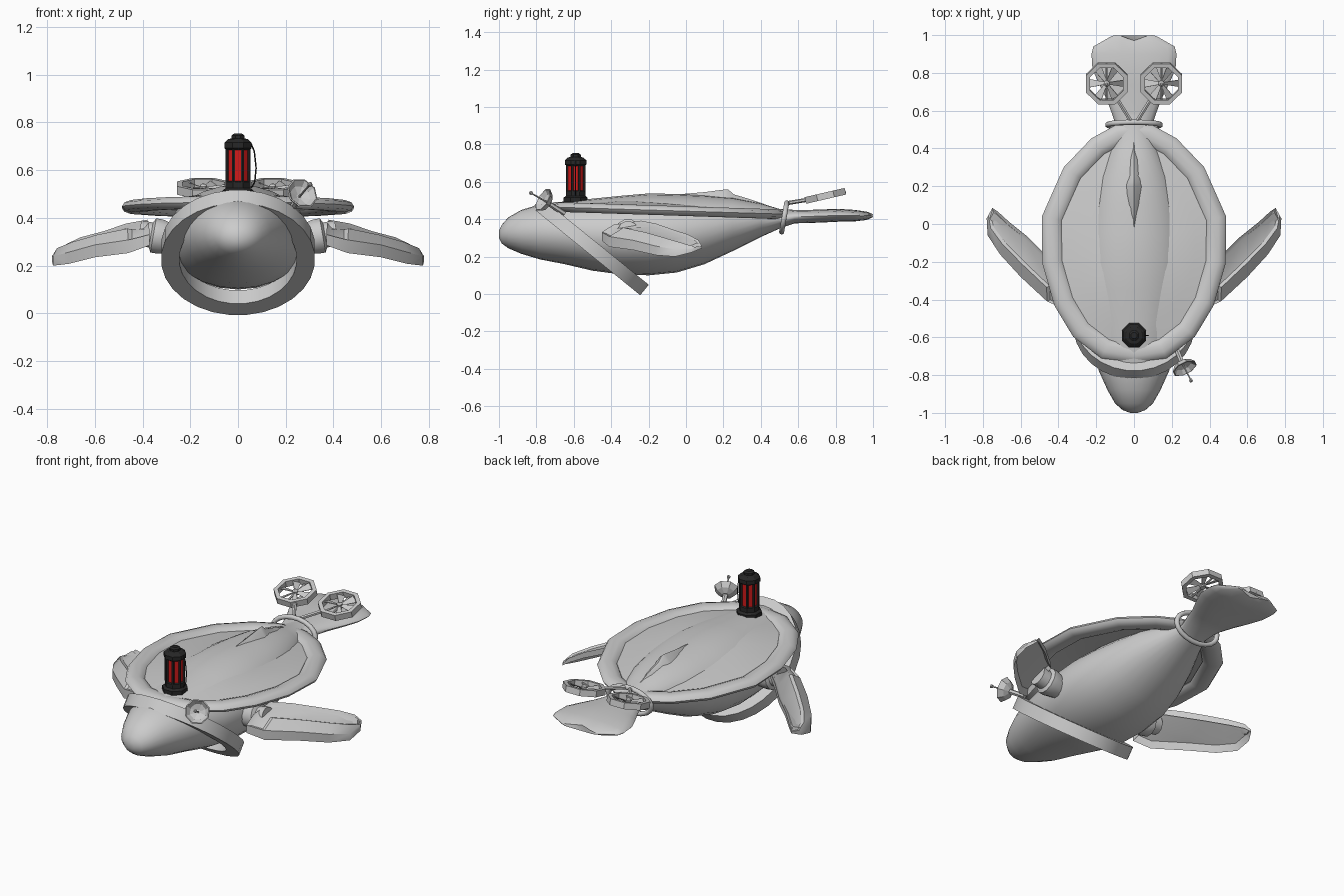
import bpy, bmesh, math
from mathutils import Vector, Matrix

if "Cube" in bpy.data.objects:
    bpy.data.objects.remove(bpy.data.objects["Cube"])


def material(name, rgb):
    m = bpy.data.materials.new(name)
    m.diffuse_color = (*rgb, 1)
    m.use_nodes = True
    m.node_tree.nodes["Principled BSDF"].inputs["Base Color"].default_value = m.diffuse_color
    return m


GREY = material("light_grey", (0.6, 0.6, 0.6))
DARK = material("charcoal", (0.02, 0.02, 0.02))
RED = material("lantern_red", (0.65, 0.01, 0.01))


def finish(name, bm, mat, smooth=None, matrix=None):
    bmesh.ops.recalc_face_normals(bm, faces=bm.faces)
    if matrix:
        bm.transform(matrix)
    me = bpy.data.meshes.new(name)
    bm.to_mesh(me)
    bm.free()
    ob = bpy.data.objects.new(name, me)
    bpy.context.collection.objects.link(ob)
    me.materials.append(mat)
    if smooth:
        bpy.ops.object.select_all(action='DESELECT')
        ob.select_set(True)
        bpy.context.view_layer.objects.active = ob
        bpy.ops.object.shade_smooth_by_angle(angle=math.radians(smooth))
    return ob


def loft(rings, loop=False, cap=True):
    """Skin closed cross-sections; loop joins the last one to the first."""
    bm = bmesh.new()
    vs = [[bm.verts.new(p) for p in r] for r in rings]
    n = len(vs[0])
    for a, b in zip(vs, vs[1:] + vs[:1] if loop else vs[1:]):
        for i in range(n):
            bm.faces.new((a[i], a[(i + 1) % n], b[(i + 1) % n], b[i]))
    if cap and not loop:
        bm.faces.new(vs[0])
        bm.faces.new(vs[-1])
    return bm


def lathe(profile, n=8):
    """Revolve (radius, z) pairs about z."""
    return loft([[(r * math.cos(2 * math.pi * (i + .5) / n),
                   r * math.sin(2 * math.pi * (i + .5) / n), z)
                  for i in range(n)] for r, z in profile])


def collar(rx, ry, half_w, half_h, n, square=False):
    """Elliptical ring about z with round or square section."""
    k = 4 if square else 10
    s = math.sqrt(2) if square else 1
    rings = []
    for i in range(n):
        a = 2 * math.pi * (i + .5) / n
        rings.append([])
        for j in range(k):
            b = 2 * math.pi * (j + (.5 if square else 0)) / k
            w = half_w * s * math.cos(b)
            rings[-1].append(((rx + w) * math.cos(a), (ry + w) * math.sin(a),
                              half_h * s * math.sin(b)))
    return loft(rings, loop=True)


def rod(name, p, q, r, mat=GREY, n=6):
    p, q = Vector(p), Vector(q)
    m = Matrix.Translation(p) @ (q - p).to_track_quat('Z', 'Y').to_matrix().to_4x4()
    return finish(name, lathe([(r, 0), (r, (q - p).length)], n), mat, 40, m)


# Whale body: y, half width, bottom, top
stations = [(-1, .02, .30, .34), (-.985, .06, .27, .37), (-.95, .10, .245, .41),
            (-.88, .14, .215, .45), (-.78, .185, .185, .48), (-.65, .225, .16, .495),
            (-.5, .265, .125, .51), (-.35, .295, .105, .525), (-.2, .30, .10, .538),
            (-.05, .285, .115, .535), (.1, .25, .16, .528), (.25, .20, .23, .515),
            (.4, .13, .305, .485), (.5, .09, .35, .455), (.58, .085, .38, .45)]
body = []
for y, w, lo, hi in stations:
    ring = []
    for i in range(24):
        a = 2 * math.pi * i / 24
        c, s = math.cos(a), math.sin(a)
        ring.append((w * c, y, (lo + hi) / 2 + (hi - lo) / 2 * s))
    body.append(ring)
finish("whale_body", loft(body), GREY, 50)

# Dorsal fin
fin = []
for y, w, z in [(-.02, .01, .535), (.1, .035, .545), (.2, .03, .558), (.225, .024, .56),
                (.255, .03, .533), (.34, .035, .508), (.45, .02, .47)]:
    fin.append([(-w * 1.8, y, z - .06), (-w * .5, y, z - .012), (0, y, z),
                (w * .5, y, z - .012), (w * 1.8, y, z - .06)])
finish("dorsal_fin", loft(fin), GREY, 60)

# Tail flukes: y, half width, bottom, top
fluke = []
for y, w, lo, hi in [(.5, .09, .35, .45), (.58, .115, .378, .45), (.66, .145, .38, .45),
                     (.74, .185, .383, .453), (.82, .22, .387, .455), (.9, .225, .388, .45),
                     (.955, .215, .395, .442), (.985, .12, .408, .43)]:
    ring = []
    for i in range(20):
        a = 2 * math.pi * i / 20
        x, s = w * math.cos(a), math.sin(a)
        lobe = .015 * math.cos(math.pi * min(1, abs(abs(x) - .09) / .1))
        ring.append((x, y + (lobe if y > .95 else 0), (lo + hi) / 2 + (hi - lo) / 2 * s))
    fluke.append(ring)
finish("tail_flukes", loft(fluke), GREY, 50)

# Deck rim: sweep an oval section round an egg-shaped path
half = [(.15, -.66), (.28, -.56), (.37, -.41), (.43, -.2), (.432, .03),
        (.325, .27), (.19, .41), (.08, .47)]
path = [(0, -.685)] + half + [(0, .485)] + [(-x, y) for x, y in reversed(half)]


def deck_z(y):
    return .443 - .033 * y


rim = []
for i, (x, y) in enumerate(path):
    p, q = path[i - 1], path[(i + 1) % len(path)]
    nrm = Vector((q[1] - p[1], p[0] - q[0])).normalized()
    rim.append([(x + nrm.x * .056 * math.cos(a), y + nrm.y * .056 * math.cos(a),
                 deck_z(y) + .027 * math.sin(a))
                for a in (2 * math.pi * j / 10 for j in range(10))])
finish("deck_rim", loft(rim, loop=True), GREY, 40)

# Deck skin inside the rim, gently domed toward the spine
deck = [[(x * k, -.12 + (y + .12) * k, deck_z(y) + .05 * (1 - k * k)) for x, y in path]
        for k in (1, .75, .5, .2)]
bm = loft(deck, cap=False)
finish("deck_skin", bm, GREY, 40)

# Slanted head band
finish("head_band", collar(.285, .335, .038, .036, 28, True), GREY, 35,
       Matrix.Translation((0, -.51, .255)) @ Matrix.Rotation(math.radians(-39), 4, 'X'))

# Tail collar
finish("tail_collar", collar(.14, .08, .014, .014, 20), GREY, 50,
       Matrix.Translation((0, .525, .41)) @ Matrix.Rotation(math.radians(80), 4, 'X'))

# Flippers: leading edge, trailing edge, thickness
blades = [((.37, -.45, .32), (.38, -.24, .375), .07), ((.46, -.41, .295), (.47, -.16, .355), .085),
          ((.60, -.28, .275), (.56, -.07, .325), .08), ((.71, -.16, .245), (.66, .01, .30), .075),
          ((.775, -.06, .23), (.72, .065, .275), .06), ((.78, .03, .235), (.75, .085, .25), .025)]
for side, tag in ((1, "right"), (-1, "left")):
    rings = []
    for lead, trail, t in blades:
        l, r, u = Vector(lead), Vector(trail), Vector((0, 0, t / 2))
        pts = [l - u, l + u * .3, l.lerp(r, .3) + u, r + u * .5, r - u * .4, l.lerp(r, .4) - u * .8]
        rings.append([(p.x * side, p.y, p.z) for p in pts])
    bm = loft(rings)
    bmesh.ops.recalc_face_normals(bm, faces=bm.faces)
    # raised border with sunken panels above and below
    for sign, depth in ((1, -.012), (-1, -.03)):
        panel = [f for f in bm.faces if f.normal.z * sign > .75]
        bmesh.ops.inset_region(bm, faces=panel, thickness=.018, depth=0, use_even_offset=True)
        bmesh.ops.translate(bm, verts=list({v for f in panel for v in f.verts}),
                            vec=(0, 0, sign * depth))
    finish(tag + "_flipper", bm, GREY, 35)
    # shoulder joint
    shoulder = Matrix.Translation((side * .345, -.31, .325)) @ Matrix.Rotation(side * math.radians(80), 4, 'Y')
    finish(tag + "_shoulder", lathe([(.06, -.08), (.075, -.02), (.075, .01), (.055, .02), (.055, .07)], 12),
           GREY, 35, shoulder)

    # Tail fan: octagonal duct, hub and pitched blades
    place = Matrix.Translation((side * .145, .745, .525)) @ Matrix.Rotation(math.radians(13), 4, 'X')
    finish(tag + "_fan_duct", collar(.107, .107, .012, .018, 8, True), GREY, None, place)
    finish(tag + "_fan_hub", lathe([(.016, -.015), (.016, .01), (.006, .018)]), GREY, None, place)
    for i in range(6):
        bm = bmesh.new()
        bmesh.ops.create_cube(bm, size=1)
        for v in bm.verts:
            w = .045 if v.co.x > 0 else .014
            v.co = Vector((.05 + v.co.x * .08, v.co.y * w, v.co.z * .004))
        turn = Matrix.Rotation(math.pi * i / 3, 4, 'Z') @ Matrix.Rotation(math.radians(25), 4, 'X')
        finish(tag + "_fan_blade", bm, GREY, None, place @ turn)
    rod(tag + "_fan_strut", (side * .01, .535, .485), (side * .085, .655, .505), .011)
    rod(tag + "_fan_axle_bar", (side * .145, .64, .495), (side * .145, .855, .543), .006)

# Lantern: base, glass, cap, bars and side cord
lamp = Matrix.Translation((0, -.59, 0))
finish("lantern_base", lathe([(.07, .48), (.07, .515), (.056, .525), (.056, .55), (.045, .555)]),
       DARK, None, lamp)
finish("lantern_glass", lathe([(.047, .55), (.047, .70)]), RED, None, lamp)
finish("lantern_cap", lathe([(.052, .685), (.062, .692), (.062, .715), (.045, .73), (.03, .733),
                             (.03, .745), (.018, .753)]), DARK, None, lamp)
for i in range(8):
    a = 2 * math.pi * (i + .5) / 8
    x, y = .049 * math.cos(a), -.59 + .049 * math.sin(a)
    rod("lantern_bar", (x, y, .545), (x, y, .69), .007, DARK)
cord = [(.055, -.59, .71), (.068, -.59, .68), (.076, -.59, .61), (.07, -.59, .55), (.055, -.59, .525)]
for p, q in zip(cord, cord[1:]):
    rod("lantern_cord", p, q, .003, DARK)

# Dish antenna on the head band
aim = Vector((.035, -.07, .04))
dish = Matrix.Translation((.262, -.75, .495)) @ aim.to_track_quat('Z', 'Y').to_matrix().to_4x4()
finish("dish_bowl", lathe([(.02, -.025), (.05, -.01), (.07, .018), (.064, .02), (.045, -.002), (.012, -.014)]),
       GREY, None, dish)
finish("dish_feed", lathe([(.005, -.015), (.004, .09), (.01, .094), (.01, .104), (.004, .108)], 6),
       GREY, None, dish)
rod("dish_mount", (.255, -.735, .485), (.22, -.65, .43), .014)
